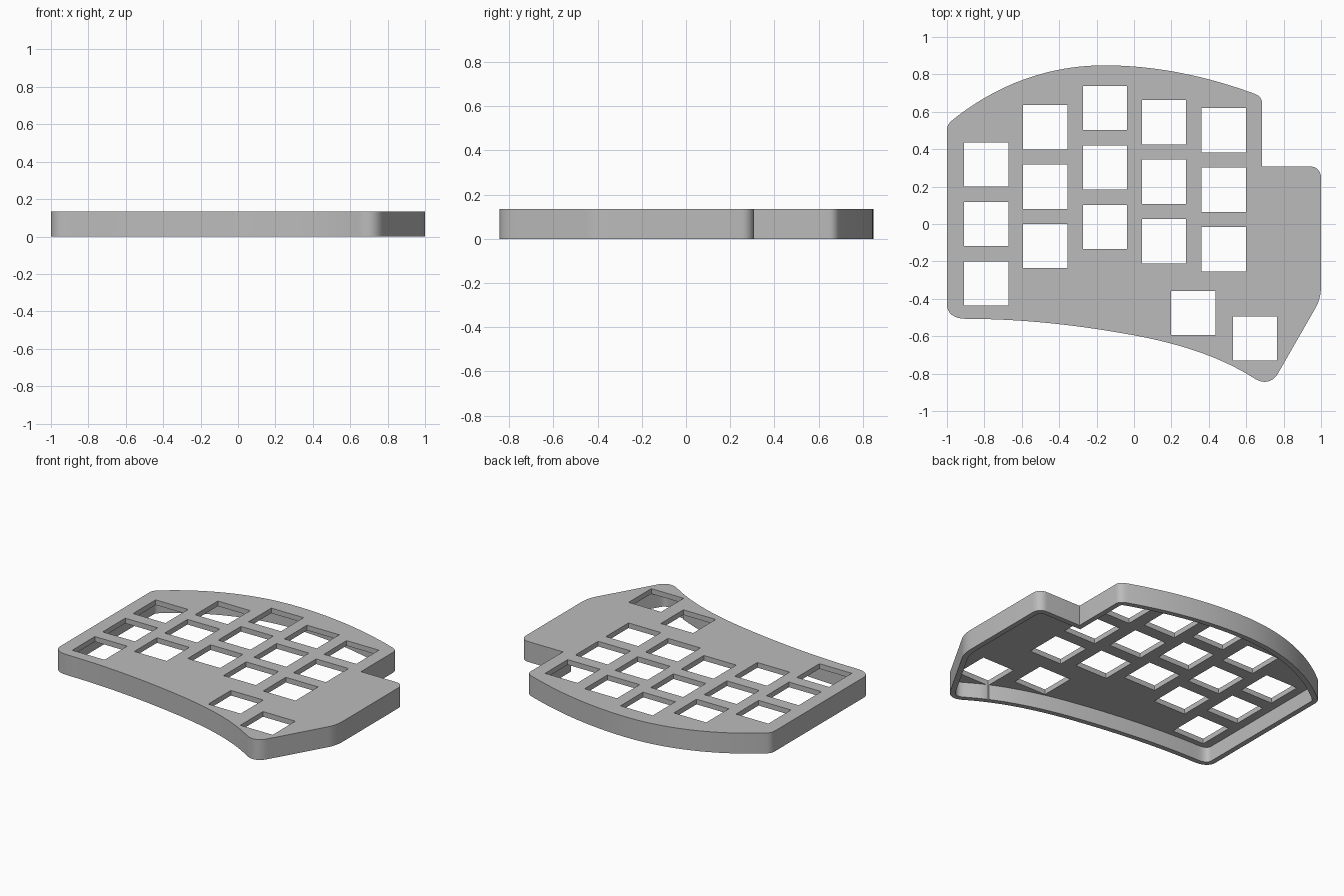
import bpy, bmesh, math
from mathutils import Vector
from mathutils.geometry import interpolate_bezier

HEIGHT, WALL, PLATE = 0.135, 0.034, 0.034
KEY, PITCH = 0.237, 0.318

cube = bpy.data.objects.get("Cube")
if cube:
    bpy.data.objects.remove(cube)

grey = bpy.data.materials.new("case grey")
grey.use_nodes = True
colour = (0.5, 0.5, 0.5, 1)
grey.diffuse_color = colour
grey.node_tree.nodes["Principled BSDF"].inputs["Base Color"].default_value = colour

# Outline, clockwise from the left edge: straight points, or curves
# given as (handle, handle, end, steps)
START = (-1, -0.43)
PATH = [
    (-1, 0.50),
    ((-1, 0.53), (-0.985, 0.545), (-0.965, 0.56), 6),
    ((-0.74, 0.74), (-0.46, 0.85), (-0.155, 0.848), 20),
    ((0.13, 0.848), (0.40, 0.785), (0.635, 0.70), 20),
    ((0.665, 0.69), (0.685, 0.675), (0.685, 0.645), 8),
    (0.685, 0.308),
    (0.94, 0.308),
    ((0.975, 0.308), (1, 0.283), (1, 0.248), 8),
    (1, -0.33),
    ((1, -0.375), (0.99, -0.415), (0.97, -0.45), 8),
    (0.775, -0.79),
    ((0.745, -0.85), (0.69, -0.86), (0.635, -0.82), 10),
    ((0.45, -0.705), (0.24, -0.64), (0, -0.595), 16),
    ((-0.3, -0.54), (-0.6, -0.507), (-0.9, -0.507), 16),
    ((-0.965, -0.507), (-1, -0.475), START, 8),
]


def trace(start, path):
    pts = [Vector(start)]
    for step in path:
        if len(step) == 2:
            pts.append(Vector(step))
        else:
            a, b, end, n = step
            curve = interpolate_bezier(pts[-1], Vector(a), Vector(b), Vector(end), n + 1)
            pts += [p.to_2d() for p in curve[1:]]
    return pts[:-1]


def inset(pts, d):
    # Mitred offset towards the inside of a clockwise loop
    out = []
    for i, p in enumerate(pts):
        a = (p - pts[i - 1]).normalized()
        b = (pts[(i + 1) % len(pts)] - p).normalized()
        na, nb = Vector((a.y, -a.x)), Vector((b.y, -b.x))
        out.append(p + (na + nb) * d / (1 + na.dot(nb)))
    return out


def prism(name, loops, z0, z1):
    bm = bmesh.new()
    for loop in loops:
        base = bm.faces.new([bm.verts.new((p.x, p.y, z0)) for p in loop])
        top = bmesh.ops.extrude_face_region(bm, geom=[base])["geom"]
        bmesh.ops.translate(bm, vec=(0, 0, z1 - z0),
                            verts=[v for v in top if isinstance(v, bmesh.types.BMVert)])
    bmesh.ops.recalc_face_normals(bm, faces=bm.faces)
    mesh = bpy.data.meshes.new(name)
    bm.to_mesh(mesh)
    bm.free()
    obj = bpy.data.objects.new(name, mesh)
    bpy.context.collection.objects.link(obj)
    mesh.materials.append(grey)
    return obj


def cut(body, cutter):
    mod = body.modifiers.new(cutter.name, "BOOLEAN")
    mod.operation, mod.solver, mod.object = "DIFFERENCE", "EXACT", cutter
    bpy.context.view_layer.objects.active = body
    bpy.ops.object.modifier_apply(modifier=mod.name)
    bpy.data.objects.remove(cutter)


def square(x, y):
    h = KEY / 2
    return [Vector((x + sx * h, y + sy * h))
            for sx, sy in ((-1, -1), (-1, 1), (1, 1), (1, -1))]


# Solid case, hollowed from below
outline = trace(START, PATH)
case = prism("keyboard_case", [outline], 0, HEIGHT)
cut(case, prism("hollow", [inset(outline, WALL)], -0.1, HEIGHT - PLATE))

# Key openings: five staggered columns of three, and two thumb keys
columns = [(-0.79, 0), (-0.475, 0.2), (-0.155, 0.302), (0.16, 0.226), (0.48, 0.183)]
keys = [square(x, y + row * PITCH) for x, y in columns for row in (-1, 0, 1)]
keys += [square(0.317, -0.476), square(0.647, -0.612)]
cut(case, prism("key_openings", keys, -0.2, HEIGHT + 0.1))

# Smooth round walls, crisp edges
case.select_set(True)
bpy.context.view_layer.objects.active = case
bpy.ops.object.shade_smooth_by_angle(angle=math.radians(30))
